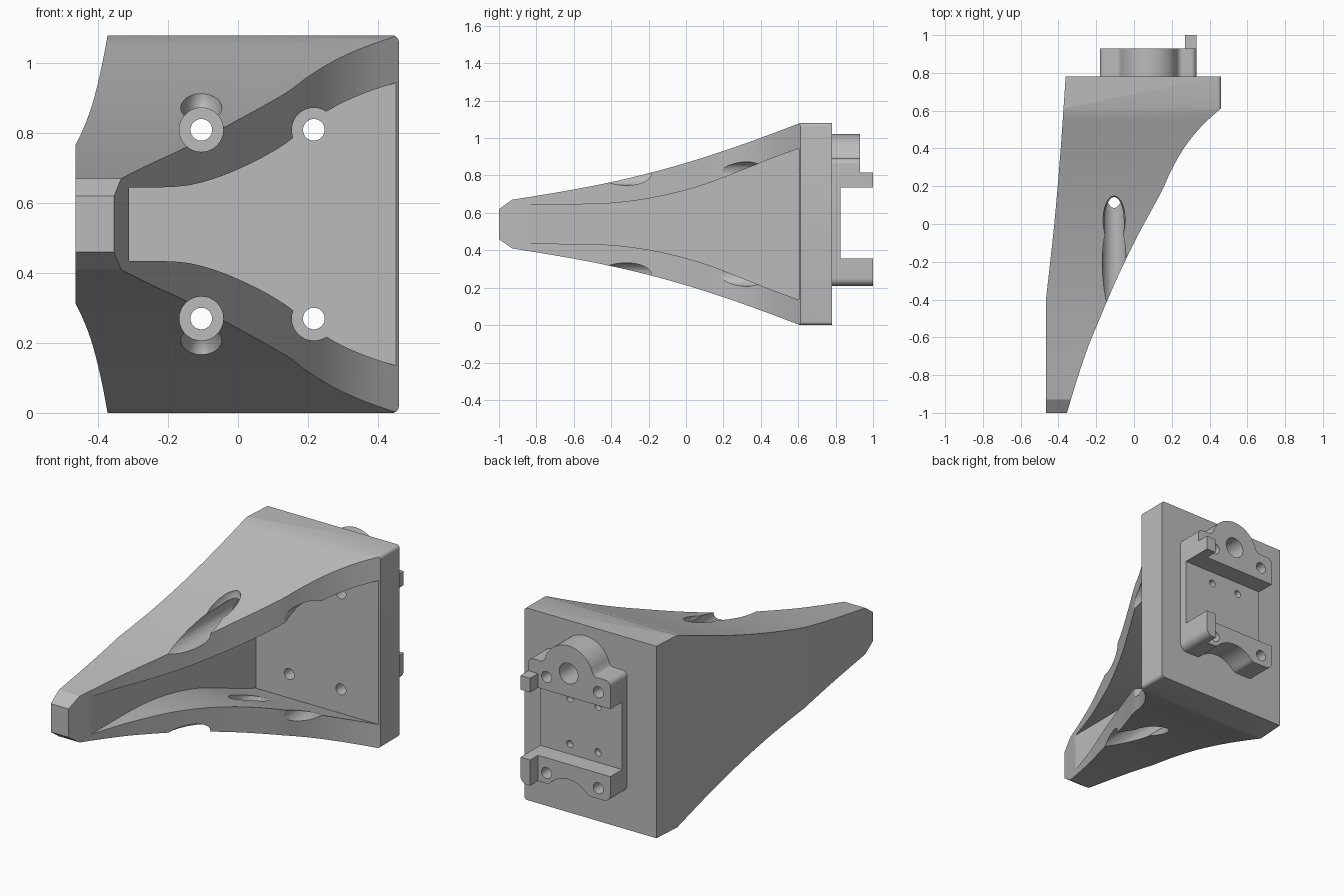
import bpy, bmesh, math
from mathutils import Matrix

if "Cube" in bpy.data.objects:
    bpy.data.objects.remove(bpy.data.objects["Cube"])

MID = 0.54  # height of the symmetry plane

grey = bpy.data.materials.new("plain grey")
grey.diffuse_color = (0.5, 0.5, 0.5, 1)
grey.use_nodes = True
grey.node_tree.nodes["Principled BSDF"].inputs["Base Color"].default_value = grey.diffuse_color


def finish(name, bm):
    bmesh.ops.recalc_face_normals(bm, faces=bm.faces)
    me = bpy.data.meshes.new(name)
    bm.to_mesh(me)
    bm.free()
    me.materials.append(grey)
    ob = bpy.data.objects.new(name, me)
    bpy.context.collection.objects.link(ob)
    return ob


def prism(name, pts, axis, a, b):
    """Extrude a 2D outline along x, y or z from a to b."""
    place = {"x": lambda u, v, w: (w, u, v),
             "y": lambda u, v, w: (u, w, v),
             "z": lambda u, v, w: (u, v, w)}[axis]
    bm = bmesh.new()
    lo = [bm.verts.new(place(u, v, a)) for u, v in pts]
    hi = [bm.verts.new(place(u, v, b)) for u, v in pts]
    n = len(pts)
    bm.faces.new(lo)
    bm.faces.new(hi)
    for i in range(n):
        j = (i + 1) % n
        bm.faces.new((lo[i], lo[j], hi[j], hi[i]))
    return finish(name, bm)


def arc(cx, cy, r, a0, a1, n=8):
    angles = [math.radians(a0 + (a1 - a0) * i / n) for i in range(n + 1)]
    return [(cx + r * math.cos(t), cy + r * math.sin(t)) for t in angles]


def smooth(p, n=4):
    """Catmull-Rom curve through the points."""
    q = [p[0]] + p + [p[-1]]
    out = []
    for i in range(1, len(q) - 2):
        for k in range(n):
            t = k / n
            out.append(tuple(0.5 * (2 * b + (c - a) * t + (2 * a - 5 * b + 4 * c - d) * t * t
                                    + (3 * b - a - 3 * c + d) * t ** 3)
                             for a, b, c, d in zip(q[i - 1], q[i], q[i + 1], q[i + 2])))
    return out + [p[-1]]


def rod(name, x, z, r, y0, y1, n=32):
    return prism(name, arc(x, z, r, 0, 360 - 360 / n, n - 1), "y", y0, y1)


def box(name, x0, x1, y0, y1, z0, z1):
    return prism(name, [(x0, y0), (x1, y0), (x1, y1), (x0, y1)], "z", z0, z1)


def boolean(ob, tool, op="DIFFERENCE"):
    m = ob.modifiers.new("cut", "BOOLEAN")
    m.operation, m.solver, m.object = op, "EXACT", tool
    bpy.context.view_layer.objects.active = ob
    bpy.ops.object.modifier_apply(modifier=m.name)
    bpy.data.objects.remove(tool)


def mirrored(half):
    """Close a (y, z) upper curve with its reflection."""
    return half + [(y, 2 * MID - z) for y, z in reversed(half)]


# Tapered body: plan outline crossed with the side outline
right_edge = smooth([(-0.355, -1), (-0.31, -0.85), (-0.25, -0.67), (-0.2, -0.545), (-0.1, -0.31),
                     (0, -0.1), (0.08, 0.05), (0.15, 0.18), (0.2, 0.29), (0.27, 0.41),
                     (0.36, 0.52), (0.46, 0.612)])
left_edge = smooth([(-0.362, 0.78), (-0.388, 0.4), (-0.422, 0), (-0.465, -0.39)])
body = prism("bracket_body", right_edge + [(0.46, 0.78)] + left_edge + [(-0.465, -1)], "z", -0.2, 1.3)

top_edge = smooth([(-0.93, 0.67), (-0.6, 0.725), (-0.3, 0.787), (0, 0.867), (0.3, 0.965), (0.61, 1.08)])
side = mirrored([(-1.0, 0.62)] + top_edge + [(0.79, 1.08)])
boolean(body, prism("side_cutter", side, "x", -0.8, 0.8), "INTERSECT")

# Rounded plate corners on the open side
front = [(-0.7, 1.0805), (-0.7, -0.0005)] + arc(0.4405, 0.0195, 0.02, 270, 360, 5) \
    + arc(0.4405, 1.0605, 0.02, 0, 90, 5)
boolean(body, prism("corner_cutter", front, "y", -1.3, 1.3), "INTERSECT")

# Open cavity between the two flanges
inner = [(-1.1, 0.645)] + smooth([(-0.85, 0.645), (-0.5, 0.647), (-0.3, 0.662), (-0.1, 0.697), (0.1, 0.752),
                                  (0.3, 0.828), (0.45, 0.888), (0.605, 0.945)])
boolean(body, prism("cavity_cutter", mirrored(inner), "x", -0.312, 0.9))

# Tool channels, flared channel mouths and screw holes
SCREWS = [(x, z) for x in (-0.105, 0.217) for z in (0.27, 0.81)]
for x, z in SCREWS:
    boolean(body, rod("channel_cutter", x, z, 0.063, -1.2, 0.604))
    boolean(body, rod("screw_cutter", x, z, 0.031, 0.5, 0.9))
for s in (1, -1):
    bm = bmesh.new()
    bmesh.ops.create_uvsphere(bm, u_segments=32, v_segments=16, radius=1,
                              matrix=Matrix.Translation((-0.105, 0, MID + s * 0.36))
                              @ Matrix.Diagonal((0.062, 0.15, 0.1, 1)))
    boolean(body, finish("mouth_cutter", bm))

# Rear mount: domed top, arched bottom, recessed middle
outline = (arc(-0.14, 0.25, 0.04, 180, 270) + arc(-0.061, 0.25, 0.04, 270, 316.2)
           + arc(0.08, 0.115, 0.155, 136.2, 43.8, 14) + arc(0.221, 0.25, 0.04, 223.8, 270)
           + arc(0.29, 0.25, 0.04, 270, 360) + arc(0.30, 0.86, 0.03, 0, 90)
           + arc(0.257, 0.92, 0.03, 270, 197) + arc(0.08, 0.866, 0.155, 17, 163, 24)
           + arc(-0.097, 0.92, 0.03, -17, -90) + arc(-0.15, 0.86, 0.03, 90, 180))
mount = prism("rear_mount", outline, "y", 0.779, 0.93)
boolean(mount, box("recess_cutter", -0.5, 0.6, 0.825, 1.2, 0.355, 0.735))
for x, z in SCREWS:
    boolean(mount, rod("screw_cutter", x, z, 0.031, 0.7, 1.0))
boolean(mount, rod("pivot_cutter", 0.08, 0.866, 0.058, 0.80, 1.0))
for x in (-0.03, 0.145):
    for z in (0.412, 0.668):
        boolean(mount, rod("pin_cutter", x, z, 0.02, 0.79, 1.0, 20))

# Hook tabs on the mount
upper_tab = box("upper_tab", 0.27, 0.33, 0.929, 1.0, 0.735, 0.815)
lower_tab = prism("lower_tab", [(0.27, 0.355), (0.27, 0.21)] + arc(0.29, 0.25, 0.04, 270, 360)
                  + [(0.33, 0.355)], "y", 0.929, 1.0)

# Smooth curved faces, keep crisp edges
for ob in (body, mount, upper_tab, lower_tab):
    bpy.ops.object.select_all(action="DESELECT")
    ob.select_set(True)
    bpy.context.view_layer.objects.active = ob
    bpy.ops.object.shade_smooth_by_angle(angle=math.radians(25))
